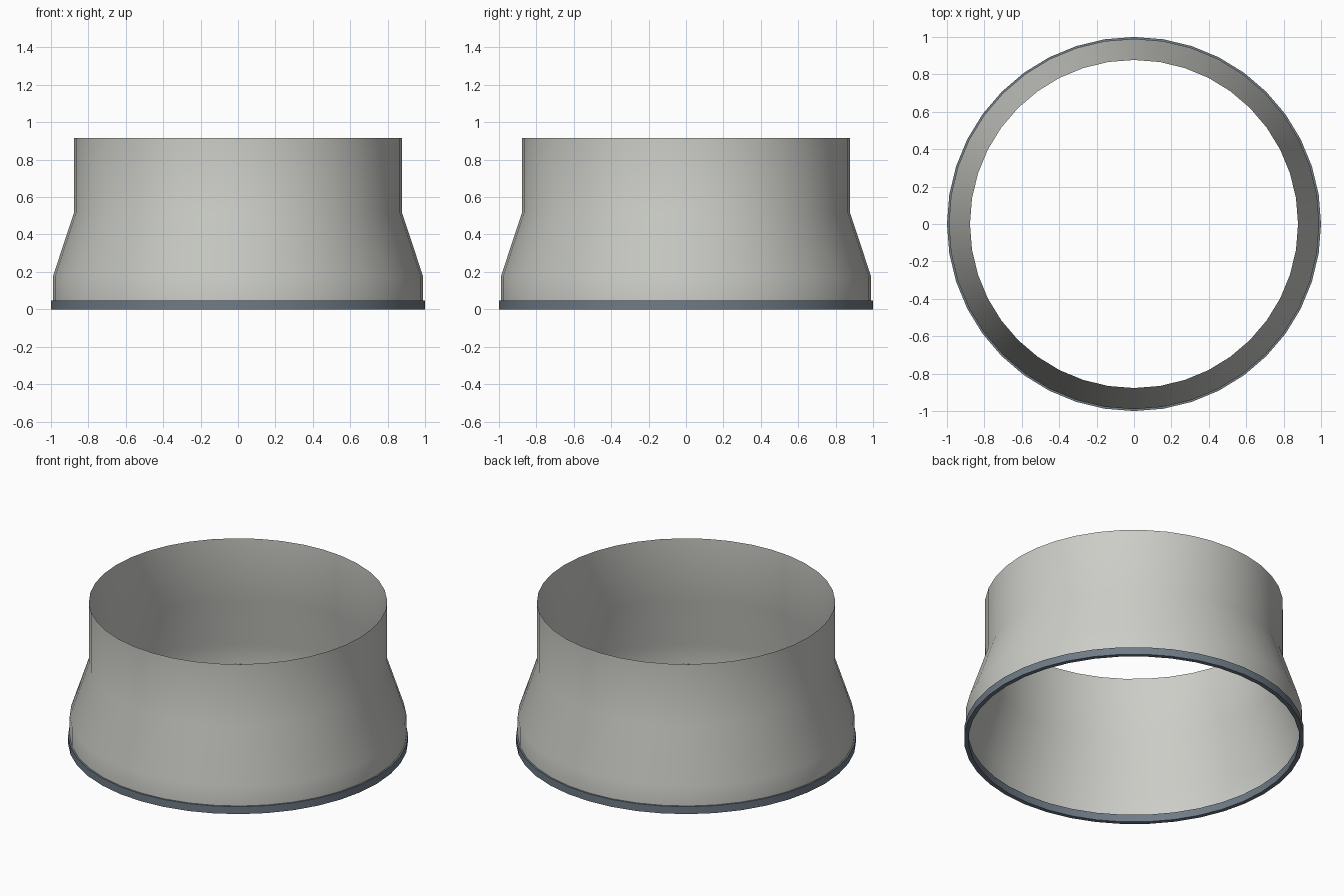
import bpy, bmesh, math

cube = bpy.data.objects.get("Cube")
if cube:
    bpy.data.objects.remove(cube, do_unlink=True)

SIDES = 40


def make_material(name, rgb):
    mat = bpy.data.materials.new(name)
    mat.use_nodes = True
    mat.diffuse_color = (*rgb, 1)
    bsdf = next(n for n in mat.node_tree.nodes if n.type == 'BSDF_PRINCIPLED')
    bsdf.inputs["Base Color"].default_value = (*rgb, 1)
    return mat


def lathe(name, profile, mat, closed=False):
    """Spin a (radius, height) profile around the z axis."""
    bm = bmesh.new()
    rings = []
    for r, z in profile:
        rings.append([bm.verts.new((r * math.cos(a), r * math.sin(a), z))
                      for a in (math.tau * i / SIDES for i in range(SIDES))])
    pairs = list(zip(rings, rings[1:]))
    if closed:
        pairs.append((rings[-1], rings[0]))
    for low, high in pairs:
        for i in range(SIDES):
            j = (i + 1) % SIDES
            bm.faces.new((low[i], low[j], high[j], high[i]))
    mesh = bpy.data.meshes.new(name)
    bm.to_mesh(mesh)
    bm.free()
    mesh.materials.append(mat)
    obj = bpy.data.objects.new(name, mesh)
    bpy.context.collection.objects.link(obj)
    bpy.ops.object.select_all(action='DESELECT')
    obj.select_set(True)
    bpy.context.view_layer.objects.active = obj
    bpy.ops.object.shade_smooth_by_angle(angle=math.radians(35))
    return obj


light_grey = make_material("light grey", (0.60, 0.61, 0.57))
slate = make_material("slate blue grey", (0.16, 0.20, 0.24))

# Thin open sleeve: straight skirt, tapered shoulder, straight collar
lathe("sleeve", [(0.99, 0.03), (0.99, 0.175), (0.877, 0.515), (0.877, 0.915)],
      light_grey)

# Solid band around the bottom rim
lathe("base_ring", [(0.974, 0), (1, 0), (1, 0.048), (0.974, 0.048)],
      slate, closed=True)
